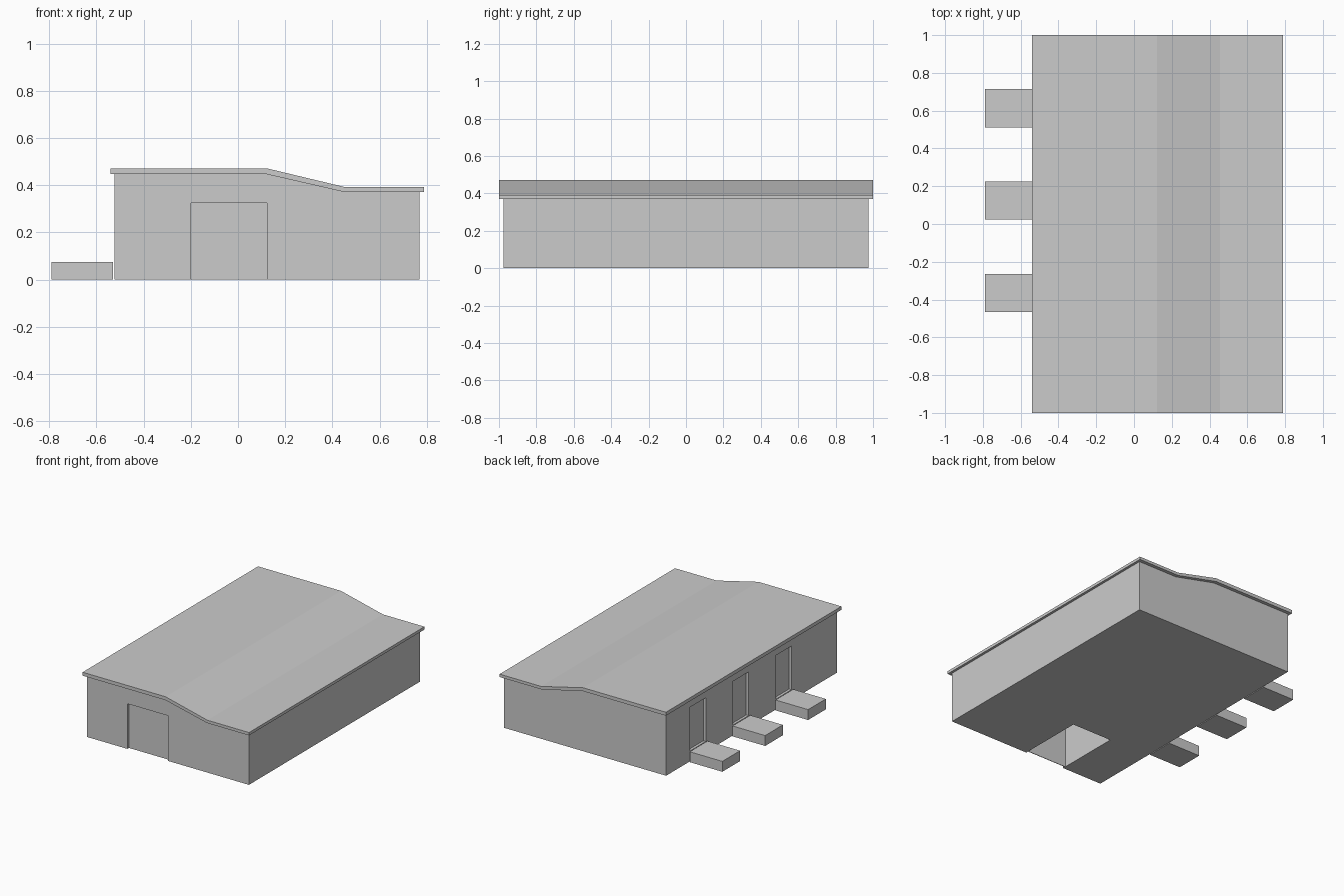
import bpy, bmesh

if "Cube" in bpy.data.objects:
    bpy.data.objects.remove(bpy.data.objects["Cube"])


def make_object(name, bm):
    bmesh.ops.recalc_face_normals(bm, faces=bm.faces)
    mesh = bpy.data.meshes.new(name)
    bm.to_mesh(mesh)
    bm.free()
    ob = bpy.data.objects.new(name, mesh)
    bpy.context.collection.objects.link(ob)
    return ob


def extrude_profile(name, points, y0, y1):
    """Extrude an x/z outline along y."""
    bm = bmesh.new()
    face = bm.faces.new([bm.verts.new((x, y0, z)) for x, z in points])
    ext = bmesh.ops.extrude_face_region(bm, geom=[face])["geom"]
    verts = [g for g in ext if isinstance(g, bmesh.types.BMVert)]
    bmesh.ops.translate(bm, verts=verts, vec=(0, y1 - y0, 0))
    return make_object(name, bm)


def box(name, x, y, z):
    outline = [(x[0], z[0]), (x[1], z[0]), (x[1], z[1]), (x[0], z[1])]
    return extrude_profile(name, outline, *y)


def cut(target, cutter):
    mod = target.modifiers.new(cutter.name, 'BOOLEAN')
    mod.operation = 'DIFFERENCE'
    mod.solver = 'EXACT'
    mod.object = cutter
    cutter.hide_render = True
    cutter.hide_viewport = True


# Building walls, following the underside of the roof
walls = extrude_profile("walls", [
    (-0.524, 0), (0.77, 0), (0.77, 0.371), (0.453, 0.371),
    (0.122, 0.447), (-0.524, 0.447)], -0.975, 0.975)

# Overhanging roof slab, high on the left and stepping down to the right
extrude_profile("roof", [
    (-0.54, 0.447), (0.122, 0.447), (0.453, 0.371), (0.788, 0.371),
    (0.788, 0.392), (0.456, 0.392), (0.122, 0.472), (-0.54, 0.472)], -1, 1)

# Front entrance bay, open underneath, closed by a thin recessed door
cut(walls, box("entrance_cutter", (-0.2, 0.122), (-1.1, -0.485), (-0.1, 0.326)))
box("entrance_door", (-0.2, 0.122), (-0.957, -0.953), (0, 0.326))

# Loading docks with recessed doors along the left wall
for i, y in enumerate((-0.365, 0.125, 0.613), 1):
    cut(walls, box(f"dock_door_cutter_{i}", (-0.6, -0.505),
                   (y - 0.09, y + 0.09), (0.075, 0.39)))
    box(f"loading_dock_{i}", (-0.79, -0.53), (y - 0.101, y + 0.101), (0, 0.075))
